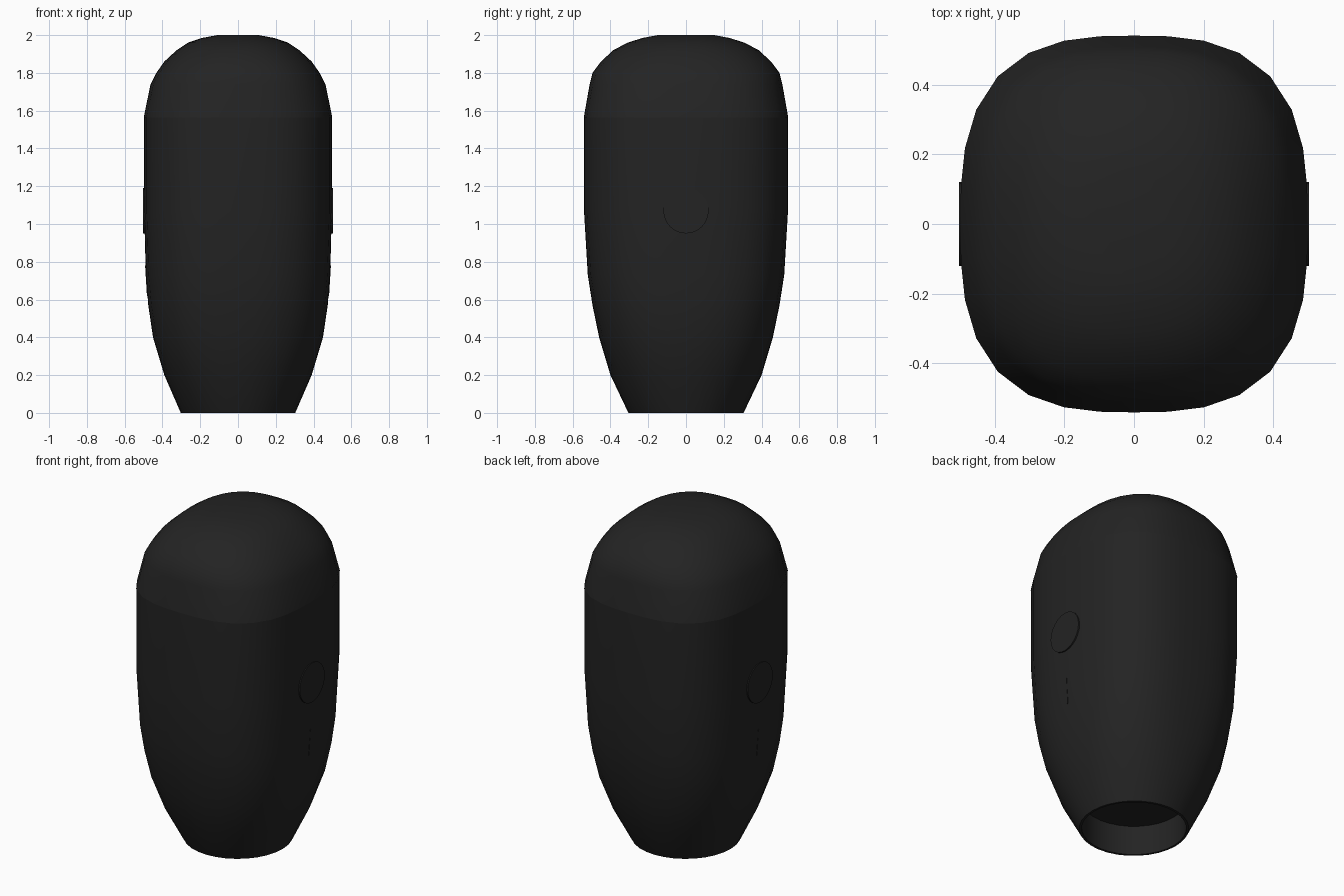
import bpy, bmesh, math

cube = bpy.data.objects.get("Cube")
if cube:
    bpy.data.objects.remove(cube)

SIDES = 32

mat = bpy.data.materials.new("matte black")
mat.use_nodes = True
colour = (0.017, 0.017, 0.017, 1)
mat.diffuse_color = colour
bsdf = mat.node_tree.nodes["Principled BSDF"]
bsdf.inputs["Base Color"].default_value = colour
bsdf.inputs["Roughness"].default_value = 0.7


def finish(bm, name, angle):
    bmesh.ops.recalc_face_normals(bm, faces=bm.faces)
    mesh = bpy.data.meshes.new(name)
    bm.to_mesh(mesh)
    bm.free()
    mesh.materials.append(mat)
    obj = bpy.data.objects.new(name, mesh)
    bpy.context.collection.objects.link(obj)
    bpy.ops.object.select_all(action='DESELECT')
    obj.select_set(True)
    bpy.context.view_layer.objects.active = obj
    bpy.ops.object.shade_smooth_by_angle(angle=math.radians(angle))
    return obj


def loft(name, rings, angle):
    """Skin rings of (z, half width, half depth, squareness); close the last."""
    bm = bmesh.new()
    loops = []
    for z, a, b, n in rings:
        loop = []
        for i in range(SIDES):
            t = 2 * math.pi * i / SIDES
            c, s = math.cos(t), math.sin(t)
            r = (abs(c) ** n + abs(s) ** n) ** (-1 / n)
            loop.append(bm.verts.new((a * c * r, b * s * r, z)))
        loops.append(loop)
    for low, high in zip(loops, loops[1:]):
        for i in range(SIDES):
            j = (i + 1) % SIDES
            bm.faces.new((low[i], low[j], high[j], high[i]))
    bm.faces.new(loops[-1])
    return finish(bm, name, angle)


# Tapered body, from the seam down to the round mouth and up into its recess
loft("body", [
    (1.57, 0.497, 0.54, 2.85),
    (1.07, 0.497, 0.54, 2.85),
    (0.73, 0.488, 0.52, 2.75),
    (0.57, 0.475, 0.495, 2.65),
    (0.40, 0.45, 0.46, 2.5),
    (0.20, 0.39, 0.40, 2.25),
    (0.00, 0.303, 0.305, 2.0),
    (0.00, 0.29, 0.29, 2.0),
    (0.18, 0.29, 0.29, 2.0),
], 40)

# Domed cap meeting the body at a fine seam
loft("domed_cap", [
    (1.565, 0.499, 0.541, 2.85),
    (1.74, 0.463, 0.51, 2.7),
    (1.80, 0.432, 0.495, 2.6),
    (1.86, 0.39, 0.45, 2.5),
    (1.92, 0.325, 0.385, 2.4),
    (1.96, 0.265, 0.31, 2.3),
    (1.985, 0.19, 0.23, 2.2),
    (2.00, 0.11, 0.15, 2.1),
], 50)

# Round button and slim marker line on each side
for side, word in ((1, "left"), (-1, "right")):
    bm = bmesh.new()
    bmesh.ops.create_cone(bm, cap_ends=True, segments=24,
                          radius1=0.12, radius2=0.12, depth=0.04)
    button = finish(bm, word + "_button", 30)
    button.rotation_euler = (0, math.pi / 2, 0)
    button.location = (side * 0.482, 0, 1.07)

    bm = bmesh.new()
    bmesh.ops.create_cube(bm, size=1)
    line = finish(bm, word + "_marker_line", 30)
    line.scale = (0.008, 0.008, 0.16)
    line.rotation_euler = (0, side * 0.06, 0)
    line.location = (side * 0.483, 0, 0.70)
